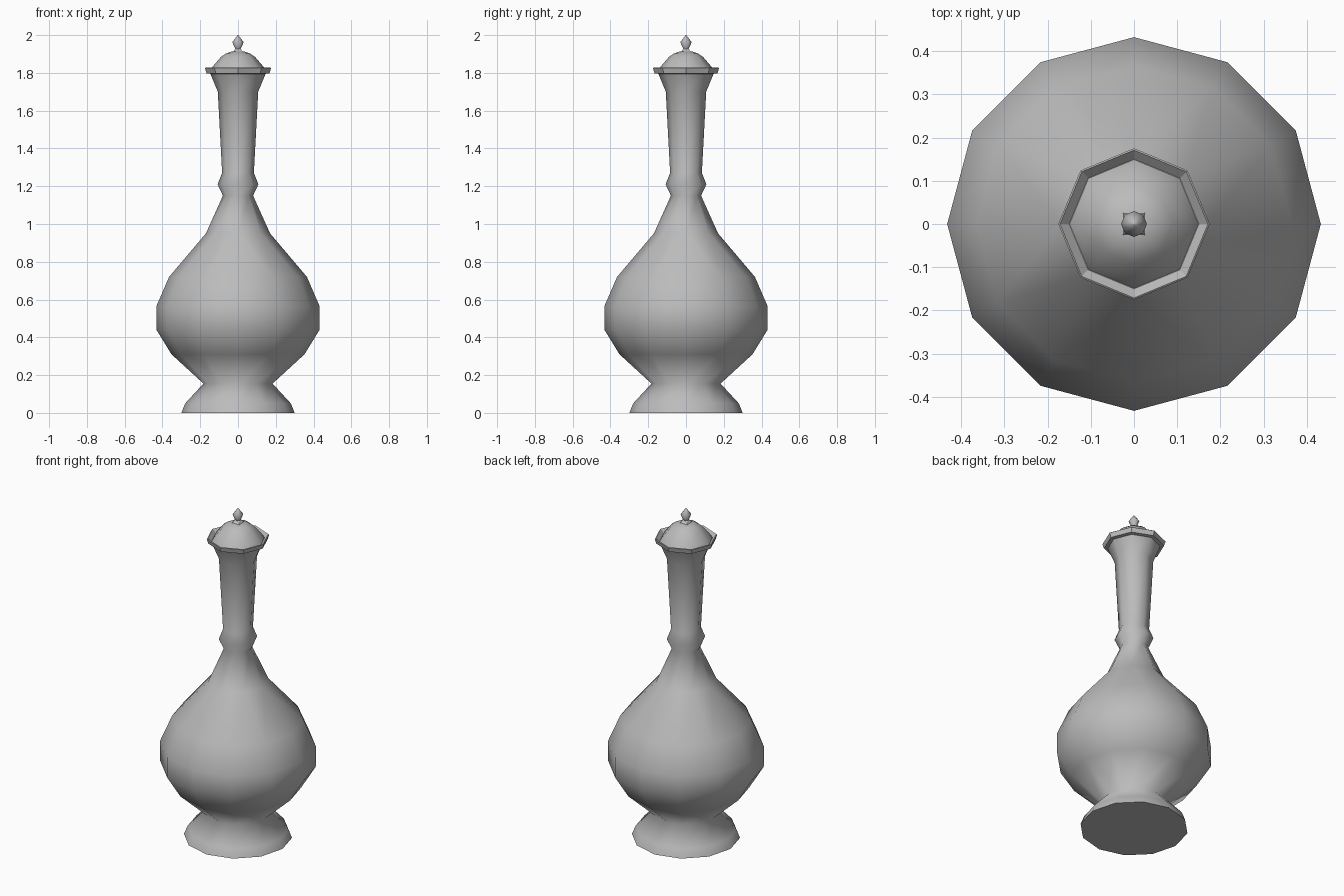
import bpy
import bmesh
from math import sin, cos, pi, radians

default = bpy.data.objects.get("Cube")
if default:
    bpy.data.objects.remove(default)

metal = bpy.data.materials.new("plain grey")
metal.use_nodes = True
GREY = (0.5, 0.5, 0.5, 1)
metal.diffuse_color = GREY
metal.node_tree.nodes["Principled BSDF"].inputs["Base Color"].default_value = GREY


def turned(name, rings, turn=0.0, smooth=60):
    """Stack rings of (radius, height, sides) and bridge neighbours; cap both ends."""
    bm = bmesh.new()
    loops = []
    for r, z, n in rings:
        vs = [bm.verts.new((r * cos(turn + 2 * pi * i / n),
                            r * sin(turn + 2 * pi * i / n), z)) for i in range(n)]
        loops.append([bm.edges.new((vs[i], vs[(i + 1) % n])) for i in range(n)])
    for a, b in zip(loops, loops[1:]):
        bmesh.ops.bridge_loops(bm, edges=a + b)
    for loop in (loops[0], loops[-1]):
        bmesh.ops.contextual_create(bm, geom=loop)
    bmesh.ops.recalc_face_normals(bm, faces=bm.faces)
    mesh = bpy.data.meshes.new(name)
    bm.to_mesh(mesh)
    bm.free()
    mesh.materials.append(metal)
    obj = bpy.data.objects.new(name, mesh)
    bpy.context.collection.objects.link(obj)
    bpy.ops.object.select_all(action='DESELECT')
    obj.select_set(True)
    bpy.context.view_layer.objects.active = obj
    bpy.ops.object.shade_smooth_by_angle(angle=radians(smooth))
    return obj


def sided(n, profile):
    return [(r, z, n) for r, z in profile]


# Twelve-sided foot and belly, merging into an eight-sided neck
belly = [(0.30, 0), (0.28, 0.05), (0.183, 0.155), (0.352, 0.31),
         (0.432, 0.44), (0.432, 0.565), (0.365, 0.72)]
neck = [(0.17, 0.95), (0.08, 1.15), (0.108, 1.21), (0.084, 1.27),
        (0.107, 1.70), (0.146, 1.795)]
turned("bottle_body", sided(12, belly) + sided(8, neck), smooth=100)

# Flared rim with an inward-sloping lip
turned("rim", sided(8, [(0.146, 1.795), (0.167, 1.798), (0.175, 1.825),
                        (0.171, 1.828), (0.15, 1.808)]), smooth=30)

# Domed lid
turned("lid", sided(8, [(0.15, 1.806), (0.137, 1.83), (0.09, 1.885),
                        (0.062, 1.904), (0.03, 1.914)]))

# Finial: square flared base, then a pointed bulb
turned("finial_base", sided(4, [(0.04, 1.908), (0.015, 1.932)]), turn=pi / 4)
turned("finial_bulb", sided(8, [(0.013, 1.925), (0.03, 1.962),
                                (0.013, 1.985), (0.002, 2.0)]))
